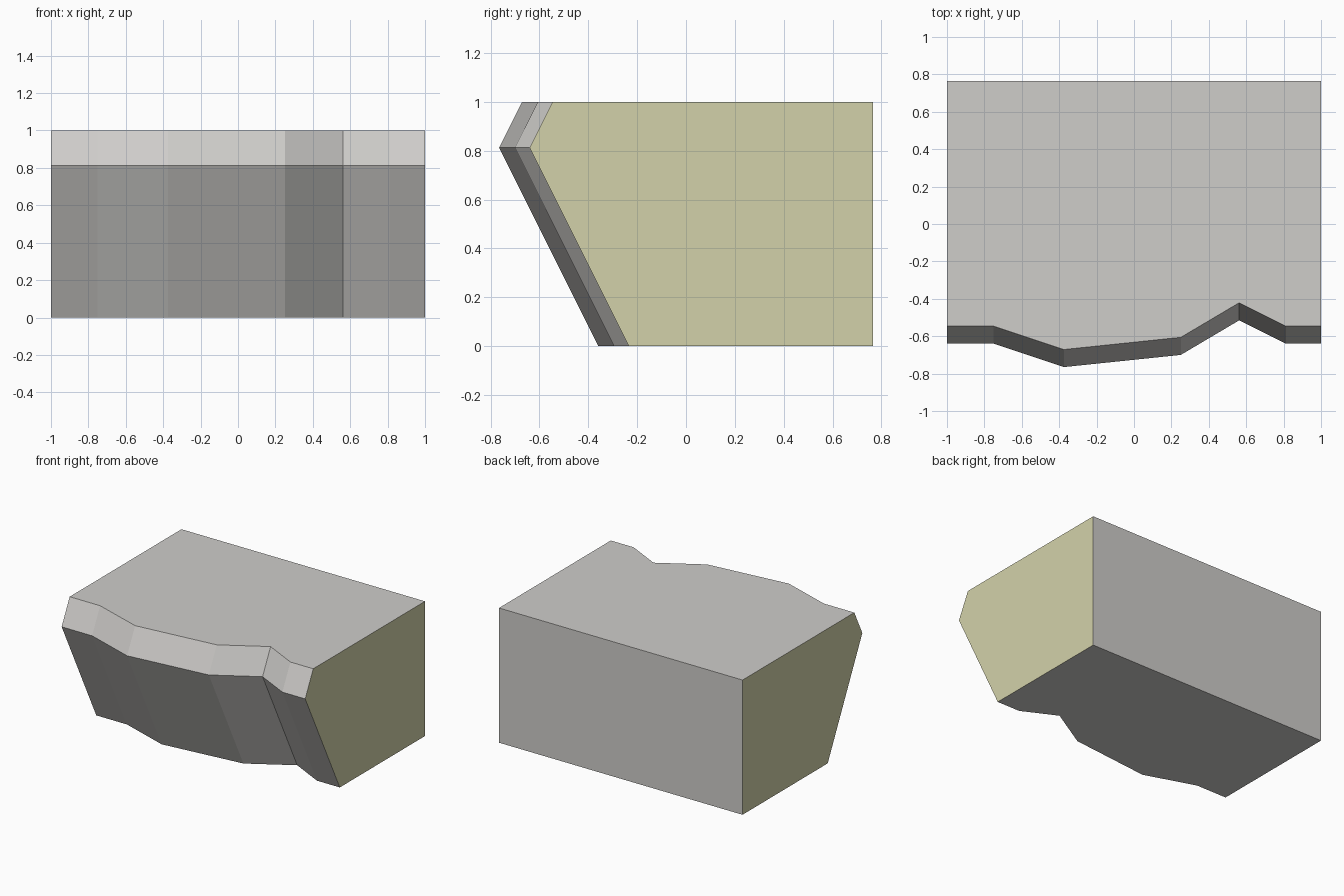
import bpy
import bmesh

cube = bpy.data.objects.get("Cube")
if cube:
    bpy.data.objects.remove(cube, do_unlink=True)


def make_material(name, rgb):
    mat = bpy.data.materials.new(name)
    mat.use_nodes = True
    color = (*rgb, 1.0)
    mat.diffuse_color = color
    mat.node_tree.nodes["Principled BSDF"].inputs["Base Color"].default_value = color
    return mat


# Plan outline of the front ridge, left to right as seen from the front
RIDGE = [(-1, -0.64), (-0.75, -0.64), (-0.375, -0.765), (0.25, -0.70),
         (0.5625, -0.515), (0.8125, -0.64), (1, -0.64)]
# Height and setback of each level of the rock face
LEVELS = [(0, 0.406), (0.8125, 0), (1, 0.094)]
BACK = 0.765

bm = bmesh.new()
rows = [[bm.verts.new((x, y + setback, z)) for x, y in RIDGE] for z, setback in LEVELS]
back = [[bm.verts.new((x, BACK, z)) for x in (-1, 1)] for z in (0, 1)]

# Faceted front
for low, high in zip(rows, rows[1:]):
    for i in range(len(RIDGE) - 1):
        bm.faces.new((low[i], low[i + 1], high[i + 1], high[i]))

# Flat bottom, top, back and ends
bm.faces.new(rows[0] + back[0][::-1])
bm.faces.new(rows[-1] + back[1][::-1])
bm.faces.new(back[0] + back[1][::-1])
for end, side in ((0, 0), (-1, 1)):
    bm.faces.new([row[end] for row in rows] + [back[1][side], back[0][side]])
bmesh.ops.recalc_face_normals(bm, faces=bm.faces)

# Cut ends are khaki, everything else is stone
for face in bm.faces:
    face.material_index = int(abs(face.normal.x) > 0.99)

mesh = bpy.data.meshes.new("ledge_block")
bm.to_mesh(mesh)
bm.free()
mesh.materials.append(make_material("stone_grey", (0.62, 0.61, 0.59)))
mesh.materials.append(make_material("khaki_end", (0.65, 0.64, 0.40)))
block = bpy.data.objects.new("ledge_block", mesh)
bpy.context.collection.objects.link(block)
